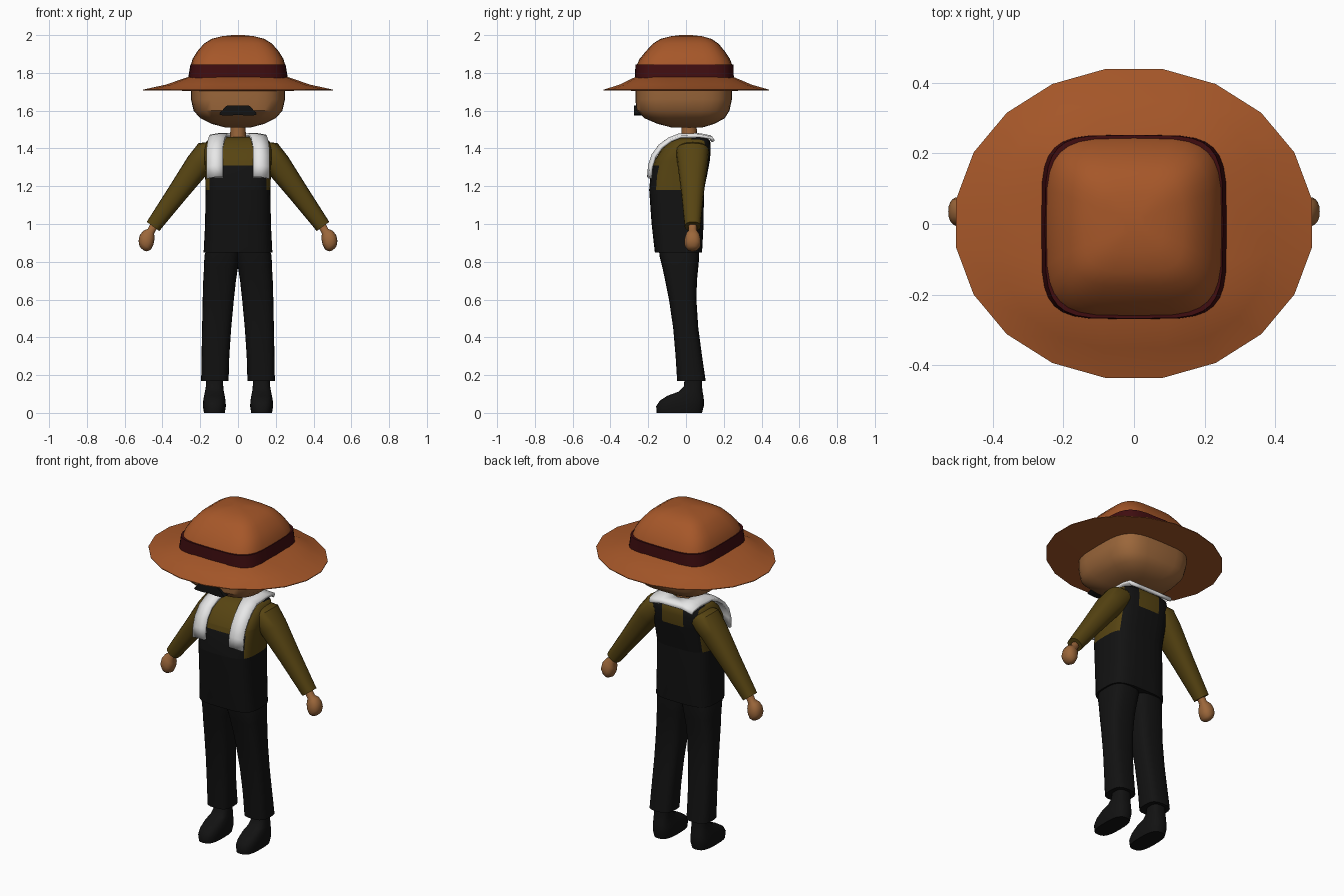
import bpy, bmesh, math
from mathutils import Vector

cube = bpy.data.objects.get("Cube")
if cube:
    bpy.data.objects.remove(cube)


def material(name, colour):
    m = bpy.data.materials.new(name)
    m.use_nodes = True
    rgba = (*colour, 1)
    m.diffuse_color = rgba
    bsdf = next(n for n in m.node_tree.nodes if n.type == 'BSDF_PRINCIPLED')
    bsdf.inputs["Base Color"].default_value = rgba
    bsdf.inputs["Roughness"].default_value = 0.8
    return m


HAT = material("hat_brown", (0.38, 0.095, 0.022))
BAND = material("band_maroon", (0.05, 0.004, 0.005))
SKIN = material("skin_tan", (0.33, 0.135, 0.043))
SHIRT = material("shirt_olive", (0.095, 0.058, 0.006))
CLOTH = material("overall_black", (0.006, 0.006, 0.006))
WHITE = material("collar_white", (0.8, 0.8, 0.8))


def finish(name, bm, mats, angle=40):
    bmesh.ops.recalc_face_normals(bm, faces=bm.faces)
    me = bpy.data.meshes.new(name)
    bm.to_mesh(me)
    bm.free()
    for m in mats:
        me.materials.append(m)
    me.shade_smooth()
    me.set_sharp_from_angle(angle=math.radians(angle))
    ob = bpy.data.objects.new(name, me)
    bpy.context.collection.objects.link(ob)
    return ob


def level(z, x0, x1, y0, y1):
    """Horizontal ring: centre and two half axes."""
    return (Vector(((x0 + x1) / 2, (y0 + y1) / 2, z)),
            Vector(((x1 - x0) / 2, 0, 0)), Vector((0, (y1 - y0) / 2, 0)))


def loft(rings, n=32, power=4, phase=0.0):
    """Capped skin over rings; each ring may carry its own power."""
    bm = bmesh.new()
    loops = []
    for c, u, v, *p in rings:
        e = 2 / (p[0] if p else power)
        loop = []
        for i in range(n):
            t = math.tau * (i + phase) / n
            a, b = math.cos(t), math.sin(t)
            a = math.copysign(abs(a) ** e, a)
            b = math.copysign(abs(b) ** e, b)
            loop.append(bm.verts.new(c + u * a + v * b))
        loops.append(loop)
    for lo, hi in zip(loops, loops[1:]):
        for i in range(n):
            j = (i + 1) % n
            bm.faces.new((lo[i], lo[j], hi[j], hi[i]))
    bm.faces.new(loops[0])
    bm.faces.new(loops[-1])
    return bm


def upright(rows, **kw):
    """Loft of centred levels: z, half width, front, back."""
    return loft([level(z, -w, w, f, b) for z, w, f, b in rows], **kw)


# Head and neck
finish("head", upright([
    (1.512, 0.07, -0.08, 0.09), (1.53, 0.14, -0.15, 0.15),
    (1.56, 0.20, -0.22, 0.205), (1.60, 0.235, -0.262, 0.23),
    (1.66, 0.249, -0.268, 0.243), (1.76, 0.25, -0.265, 0.245)], power=3.6), [SKIN])
finish("neck", upright([
    (1.43, 0.042, -0.025, 0.06), (1.55, 0.04, -0.025, 0.055)], n=16, power=2), [SKIN])

# Moustache: mirrored outline pushed back into the face
half = [(0, 1.628), (0.06, 1.626), (0.078, 1.608), (0.1, 1.582),
        (0.092, 1.576), (0.045, 1.574), (0, 1.578)]
outline = half + [(-x, z) for x, z in half[-2:0:-1]]
bm = bmesh.new()
face = bm.faces.new([bm.verts.new((x, -0.276, z)) for x, z in outline])
ext = bmesh.ops.extrude_face_region(bm, geom=[face])
bmesh.ops.translate(bm, vec=(0, 0.05, 0),
                    verts=[g for g in ext["geom"] if isinstance(g, bmesh.types.BMVert)])
finish("moustache", bm, [CLOTH])

# Hat
finish("hat_crown", upright([
    (1.84, 0.25, -0.262, 0.245), (1.875, 0.24, -0.245, 0.232),
    (1.915, 0.215, -0.212, 0.205), (1.955, 0.18, -0.175, 0.172),
    (1.98, 0.14, -0.135, 0.135), (1.994, 0.085, -0.08, 0.085),
    (2.0, 0.03, -0.03, 0.03)], power=4), [HAT])
finish("hat_band", upright([
    (1.77, 0.264, -0.27, 0.253), (1.845, 0.252, -0.268, 0.252)], power=4.5), [BAND])
brim = [(1.705, 0.24, -0.25, 0.23, 4), (1.707, 0.51, -0.442, 0.445, 2),
        (1.711, 0.51, -0.442, 0.445, 2), (1.738, 0.385, -0.355, 0.35, 2.5),
        (1.782, 0.255, -0.262, 0.245, 4)]
finish("hat_brim", loft([(*level(z, -w, w, f, b), p) for z, w, f, b, p in brim],
                        n=20, phase=0.5), [HAT])

# Torso: cut along the garment edges, then coloured by region
bm = upright([
    (0.85, 0.182, -0.165, 0.085), (1.0, 0.174, -0.182, 0.093),
    (1.18, 0.172, -0.195, 0.095), (1.26, 0.174, -0.188, 0.112),
    (1.34, 0.178, -0.165, 0.127), (1.40, 0.178, -0.125, 0.131),
    (1.44, 0.165, -0.082, 0.128), (1.46, 0.13, -0.045, 0.11)], power=3.5)
cuts = [((0, 0, z), (0, 0, 1)) for z in (1.18, 1.31, 1.335)]
cuts += [((x, 0, 0), (1, 0, 0)) for x in (-0.15, -0.07, 0.07, 0.15)]
for co, no in cuts:
    bmesh.ops.bisect_plane(bm, geom=bm.verts[:] + bm.edges[:] + bm.faces[:],
                           plane_co=co, plane_no=no)
for f in bm.faces:
    c = f.calc_center_median()
    bib = c.y < 0 and abs(c.x) < 0.15 and c.z < 1.31
    back = c.y > 0.03 and abs(c.x) < 0.15 and not (abs(c.x) < 0.07 and c.z > 1.335)
    f.material_index = 1 if c.z < 1.18 or bib or back else 0
finish("torso", bm, [SHIRT, CLOTH], 50)

# Collar: two front tabs running over the shoulders to a back panel
bm = bmesh.new()
rows = [(-0.198, 1.248, 0.08, 0.165), (-0.193, 1.31, 0.08, 0.165),
        (-0.175, 1.365, 0.08, 0.165), (-0.138, 1.415, 0.078, 0.163),
        (-0.09, 1.45, 0.07, 0.157), (-0.04, 1.47, 0.06, 0.15),
        (0.06, 1.473, 0.055, 0.148), (0.075, 1.472, 0, 0.148),
        (0.125, 1.463, 0, 0.145), (0.136, 1.445, 0, 0.14)]
grid = []
for y, z, xi, xo in rows:
    xm = (xi + xo) / 2
    grid.append([bm.verts.new(p) for p in
                 ((xi, y, z), (xm, y, z), (xo, y + 0.01, z - 0.008))])
for a, b in zip(grid, grid[1:]):
    for i in range(2):
        bm.faces.new((a[i], a[i + 1], b[i + 1], b[i]))
collar = finish("collar", bm, [WHITE], 60)
collar.modifiers.new("Mirror", 'MIRROR').use_clip = True
solid = collar.modifiers.new("Thickness", 'SOLIDIFY')
solid.thickness = 0.016
solid.offset = 0

# Limbs, built once per side
for side, s in (("left", 1), ("right", -1)):

    def limb(rows, **kw):
        """Slanted loft: x, z, radius across, y radius."""
        rings = []
        for x, z, r, ry in rows:
            rings.append((Vector((s * x, 0.035, z)),
                          Vector((s * 0.81, 0, 0.59)) * r, Vector((0, ry, 0))))
        return loft(rings, n=20, **kw)

    def block(rows, **kw):
        return loft([level(z, s * x0, s * x1, f, b) for z, x0, x1, f, b in rows],
                    n=24, **kw)

    finish(side + "_sleeve", limb([
        (0.10, 1.41, 0.045, 0.07), (0.15, 1.385, 0.073, 0.088),
        (0.21, 1.315, 0.069, 0.08), (0.32, 1.165, 0.055, 0.06),
        (0.45, 0.987, 0.041, 0.042)], power=2.4), [SHIRT])
    finish(side + "_hand", limb([
        (0.44, 1.0, 0.022, 0.022), (0.461, 0.962, 0.021, 0.022),
        (0.472, 0.942, 0.037, 0.036), (0.484, 0.915, 0.044, 0.043),
        (0.494, 0.888, 0.04, 0.042), (0.502, 0.87, 0.025, 0.028),
        (0.505, 0.865, 0.01, 0.01)], power=2.3), [SKIN])
    finish(side + "_trouser_leg", block([
        (0.17, 0.05, 0.195, -0.047, 0.104), (0.3, 0.046, 0.193, -0.055, 0.085),
        (0.45, 0.036, 0.19, -0.068, 0.065), (0.6, 0.022, 0.187, -0.09, 0.055),
        (0.7, 0.011, 0.184, -0.11, 0.058), (0.77, 0, 0.18, -0.125, 0.065),
        (0.83, -0.01, 0.178, -0.14, 0.07), (0.88, -0.01, 0.165, -0.145, 0.07)],
        power=3), [CLOTH])
    finish(side + "_shoe", block([
        (0, 0.07, 0.18, -0.155, 0.085), (0.035, 0.064, 0.186, -0.158, 0.094),
        (0.065, 0.066, 0.184, -0.138, 0.095), (0.09, 0.07, 0.18, -0.1, 0.092),
        (0.112, 0.075, 0.175, -0.04, 0.088), (0.14, 0.078, 0.17, -0.012, 0.085),
        (0.2, 0.08, 0.167, -0.005, 0.085)], power=2.8), [CLOTH])
